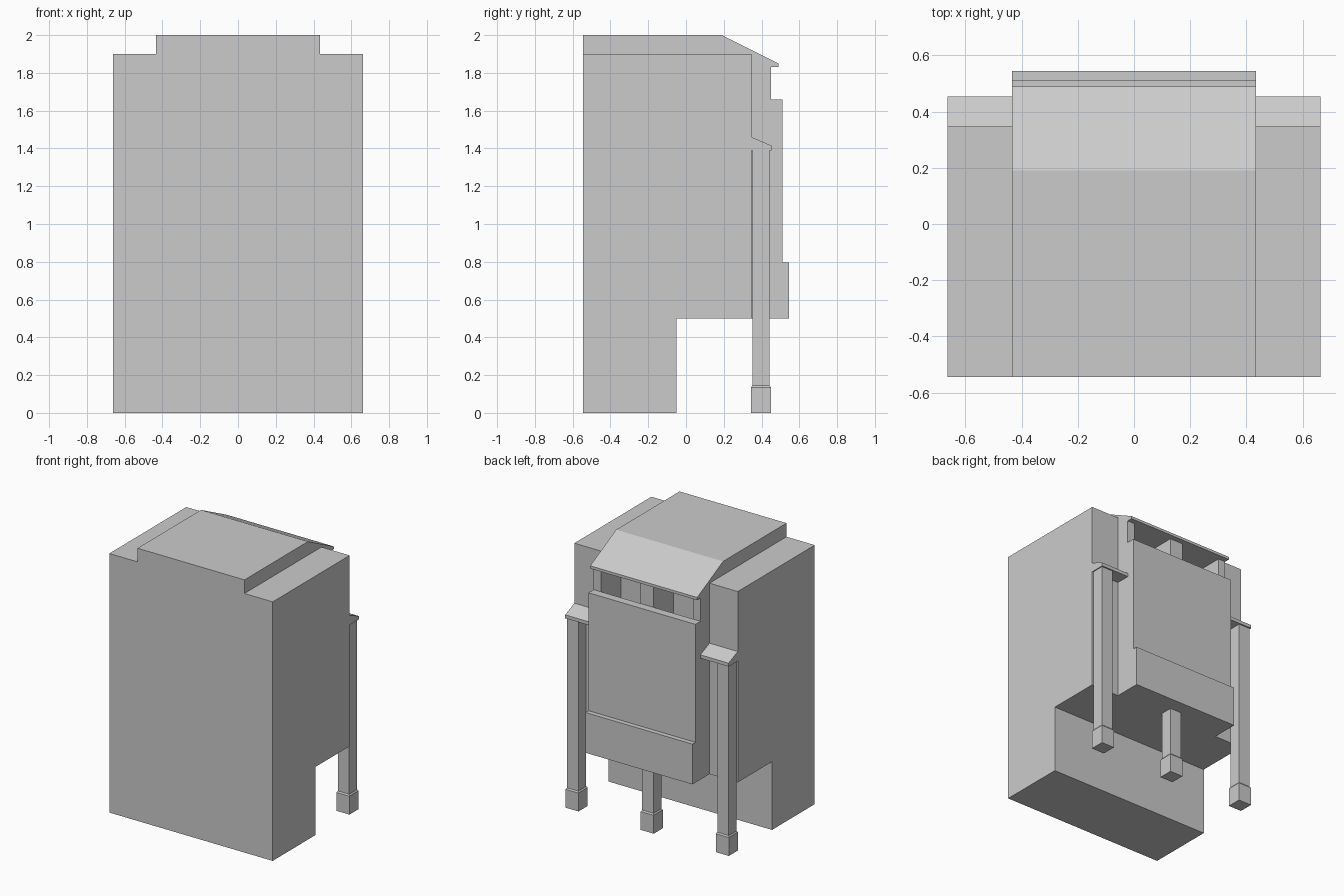
import bpy, bmesh

if "Cube" in bpy.data.objects:
    bpy.data.objects.remove(bpy.data.objects["Cube"])


def loft(name, rings):
    """Closed solid through a list of matching vertex rings."""
    bm = bmesh.new()
    loops = [[bm.verts.new(p) for p in ring] for ring in rings]
    n = len(loops[0])
    for a, b in zip(loops, loops[1:]):
        for i in range(n):
            j = (i + 1) % n
            bm.faces.new((a[i], a[j], b[j], b[i]))
    bm.faces.new(loops[0][::-1])
    bm.faces.new(loops[-1])
    bmesh.ops.recalc_face_normals(bm, faces=bm.faces)
    mesh = bpy.data.meshes.new(name)
    bm.to_mesh(mesh)
    bm.free()
    obj = bpy.data.objects.new(name, mesh)
    bpy.context.collection.objects.link(obj)
    return obj


def prism(name, x0, x1, profile):
    """Extrude a (y, z) profile along x."""
    return loft(name, [[(x, y, z) for y, z in profile] for x in (x0, x1)])


def footed_post(name, x, y, top):
    """Square post with a wider chamfered foot."""
    sections = [(0.053, 0), (0.053, 0.135), (0.046, 0.145), (0.046, top)]
    return loft(name, [[(x - h, y - h, z), (x + h, y - h, z),
                        (x + h, y + h, z), (x - h, y + h, z)]
                       for h, z in sections])


# Main body with its undercut
body = prism("main_body", -0.663, 0.663, [
    (-0.545, 0), (-0.05, 0), (-0.05, 0.5), (0.347, 0.5),
    (0.347, 1.9), (-0.545, 1.9)])

# Raised roof, eave, projecting panel and plinth of the central bay
bay = prism("central_bay", -0.434, 0.434, [
    (-0.545, 1.9), (0.347, 1.9), (0.347, 0.5), (0.545, 0.5),
    (0.545, 0.795), (0.51, 0.795), (0.51, 1.66), (0.45, 1.66),
    (0.45, 1.83), (0.49, 1.83), (0.49, 1.85), (0.19, 2), (-0.545, 2)])

# Recess behind the window opening
cutter = prism("recess_cutter", -0.375, 0.375, [
    (0.22, 1.45), (0.45, 1.45), (0.45, 1.66), (0.48, 1.66),
    (0.48, 1.83), (0.22, 1.83)])
cutter.hide_render = True
cutter.hide_viewport = True
for obj in (body, bay):
    mod = obj.modifiers.new("recess", "BOOLEAN")
    mod.operation = "DIFFERENCE"
    mod.solver = "EXACT"
    mod.object = cutter

# Divider in the middle of the window
prism("window_divider", -0.053, 0.053,
      [(0.22, 1.45), (0.45, 1.45), (0.45, 1.83), (0.22, 1.83)])

# Side posts with sloped caps, and the short middle post
for side, s in (("left", -1), ("right", 1)):
    footed_post(side + "_post", s * 0.61, 0.397, 1.39)
    prism(side + "_post_cap", s * 0.434, s * 0.663,
          [(0.347, 1.39), (0.453, 1.39), (0.453, 1.415), (0.347, 1.46)])
footed_post("middle_post", 0, 0.397, 0.5)
